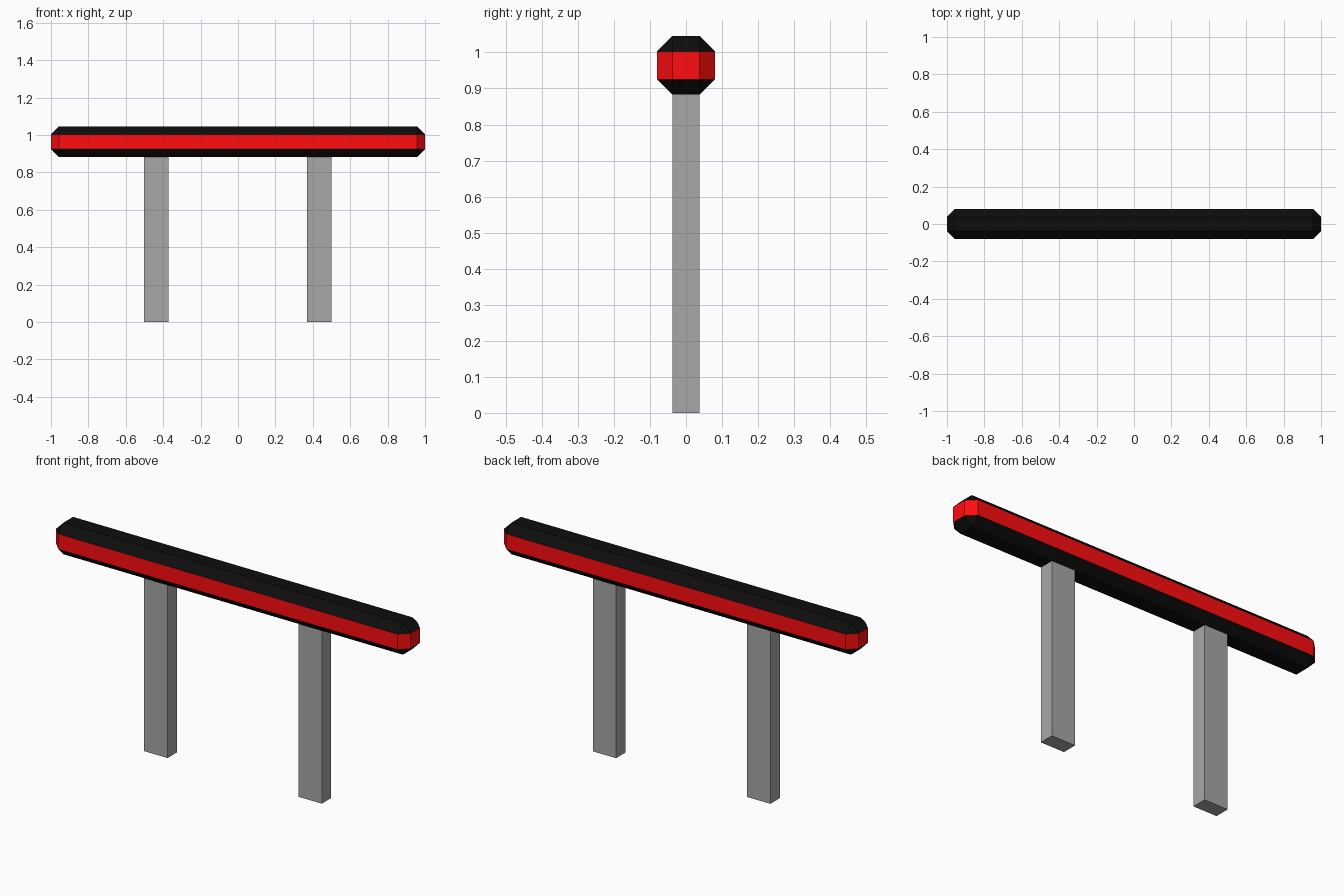
import bpy, bmesh
from mathutils import Matrix

if "Cube" in bpy.data.objects:
    bpy.data.objects.remove(bpy.data.objects["Cube"])


def make_material(name, color):
    mat = bpy.data.materials.new(name)
    mat.diffuse_color = color
    mat.use_nodes = True
    mat.node_tree.nodes["Principled BSDF"].inputs["Base Color"].default_value = mat.diffuse_color
    return mat


def make_box(name, center, size, materials, chamfer=0.0):
    bm = bmesh.new()
    bmesh.ops.create_cube(bm, size=1.0, matrix=Matrix.Diagonal((*size, 1.0)))
    if chamfer:
        bmesh.ops.bevel(bm, geom=bm.edges[:], offset=chamfer, offset_type='OFFSET',
                        segments=1, affect='EDGES')
    bm.normal_update()
    mesh = bpy.data.meshes.new(name)
    bm.to_mesh(mesh)
    bm.free()
    for mat in materials:
        mesh.materials.append(mat)
    obj = bpy.data.objects.new(name, mesh)
    obj.location = center
    bpy.context.collection.objects.link(obj)
    return obj


black = make_material("black", (0.004, 0.004, 0.004, 1))
red = make_material("red", (1.0, 0.004, 0.005, 1))
grey = make_material("grey", (0.39, 0.39, 0.39, 1))

# Chamfered rail: black top and bottom, red band around the upright faces
rail = make_box("rail", (0, 0, 0.964), (2.0, 0.16, 0.162), (black, red), chamfer=0.042)
for face in rail.data.polygons:
    face.material_index = 1 if abs(face.normal.z) < 0.1 else 0

# Two posts reaching up to the underside of the rail
for name, x in (("left_post", -0.437), ("right_post", 0.434)):
    make_box(name, (x, 0, 0.4415), (0.132, 0.076, 0.883), (grey,))
